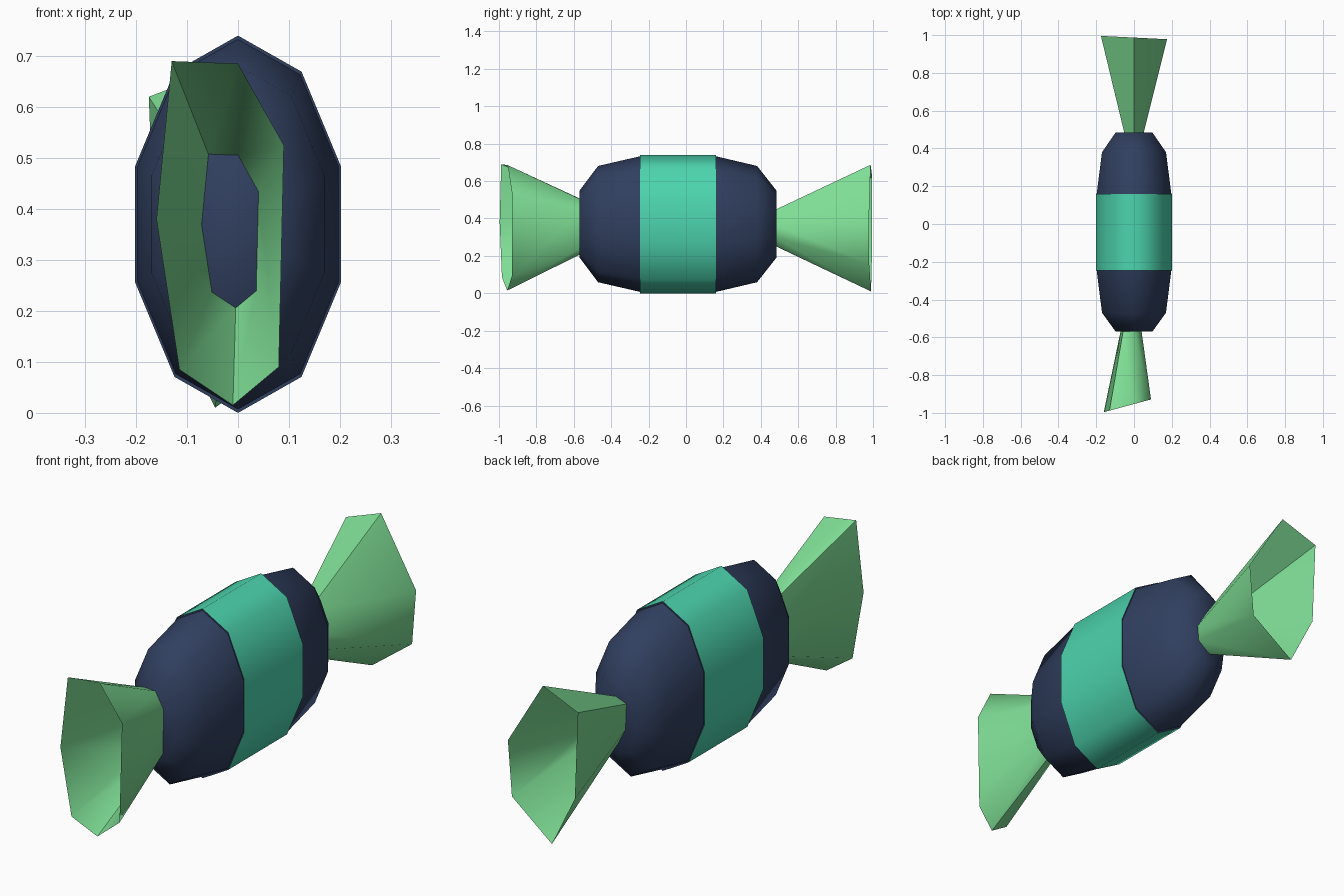
import bpy
import math

cube = bpy.data.objects.get("Cube")
if cube:
    bpy.data.objects.remove(cube, do_unlink=True)

MID_Z = 0.37
HALF_WIDTH, HALF_HEIGHT = 0.212, 0.37


def material(name, rgb):
    mat = bpy.data.materials.new(name)
    mat.use_nodes = True
    color = (*rgb, 1.0)
    mat.diffuse_color = color
    bsdf = next(n for n in mat.node_tree.nodes if n.type == 'BSDF_PRINCIPLED')
    bsdf.inputs["Base Color"].default_value = color
    return mat


navy = material("navy", (0.03, 0.05, 0.115))
teal = material("teal", (0.073, 0.66, 0.42))
green = material("light green", (0.21, 0.73, 0.30))


def loft(name, rings, mat, cap_start=False):
    """Skin a list of equal-sized rings, ordered from front to back."""
    n = len(rings[0])
    verts = [p for ring in rings for p in ring]
    faces = []
    for r in range(len(rings) - 1):
        a, b = r * n, (r + 1) * n
        for i in range(n):
            j = (i + 1) % n
            faces.append((a + i, a + j, b + j, b + i))
    if cap_start:
        faces.append(tuple(reversed(range(n))))
    mesh = bpy.data.meshes.new(name)
    mesh.from_pydata(verts, [], faces)
    mesh.materials.append(mat)
    obj = bpy.data.objects.new(name, mesh)
    bpy.context.collection.objects.link(obj)
    # consistent outward normals and smooth shading
    bpy.ops.object.select_all(action='DESELECT')
    obj.select_set(True)
    bpy.context.view_layer.objects.active = obj
    bpy.ops.object.mode_set(mode='EDIT')
    bpy.ops.mesh.select_all(action='SELECT')
    bpy.ops.mesh.normals_make_consistent(inside=False)
    bpy.ops.object.mode_set(mode='OBJECT')
    bpy.ops.object.shade_smooth_by_angle(angle=math.radians(60))
    return obj


def body_ring(y, scale, sides=10):
    """Tall oval ring with a corner at the top."""
    angles = [2 * math.pi * i / sides for i in range(sides)]
    return [(HALF_WIDTH * scale * math.sin(a), y,
             MID_Z + HALF_HEIGHT * scale * math.cos(a)) for a in angles]


# Rounded ends of the sweet, each finishing in a thin lip at the band
BAND_FRONT, BAND_BACK = -0.245, 0.16
for name, start, shoulder, edge in (("front_end", -0.57, -0.47, BAND_FRONT),
                                    ("back_end", 0.485, 0.38, BAND_BACK)):
    profile = [(start, 0.48), (shoulder, 0.84), (edge, 0.98), (edge, 1.0)]
    loft(name, [body_ring(y, s) for y, s in profile], navy, cap_start=True)

# Central band
loft("middle_band", [body_ring(BAND_FRONT, 1), body_ring(BAND_BACK, 1)], teal)


def wrapper_twist(name, outline, base_y, rim_y, tilt, pinch, pinch_z):
    """Open crumpled funnel from a pinched base to a tilted rim."""
    rim = [(x, rim_y + tilt * x, z) for x, z in outline]
    base = [(x * pinch, base_y, pinch_z + (z - pinch_z) * pinch)
            for x, z in outline]
    return loft(name, [base, rim], green)


# Flared wrapper tails
front_outline = [(-0.13, 0.69), (0, 0.685), (0.09, 0.525), (0.08, 0.09),
                 (-0.01, 0.015), (-0.115, 0.085), (-0.16, 0.38)]
back_outline = [(0, 0.687), (0.175, 0.40), (0.155, 0.16), (-0.045, 0.01),
                (-0.16, 0.24), (-0.175, 0.62)]
wrapper_twist("front_wrapper_twist", front_outline, -0.565, -0.953, 0.27,
              0.44, 0.36)
wrapper_twist("back_wrapper_twist", back_outline, 0.48, 0.987, -0.05,
              0.29, 0.35)
